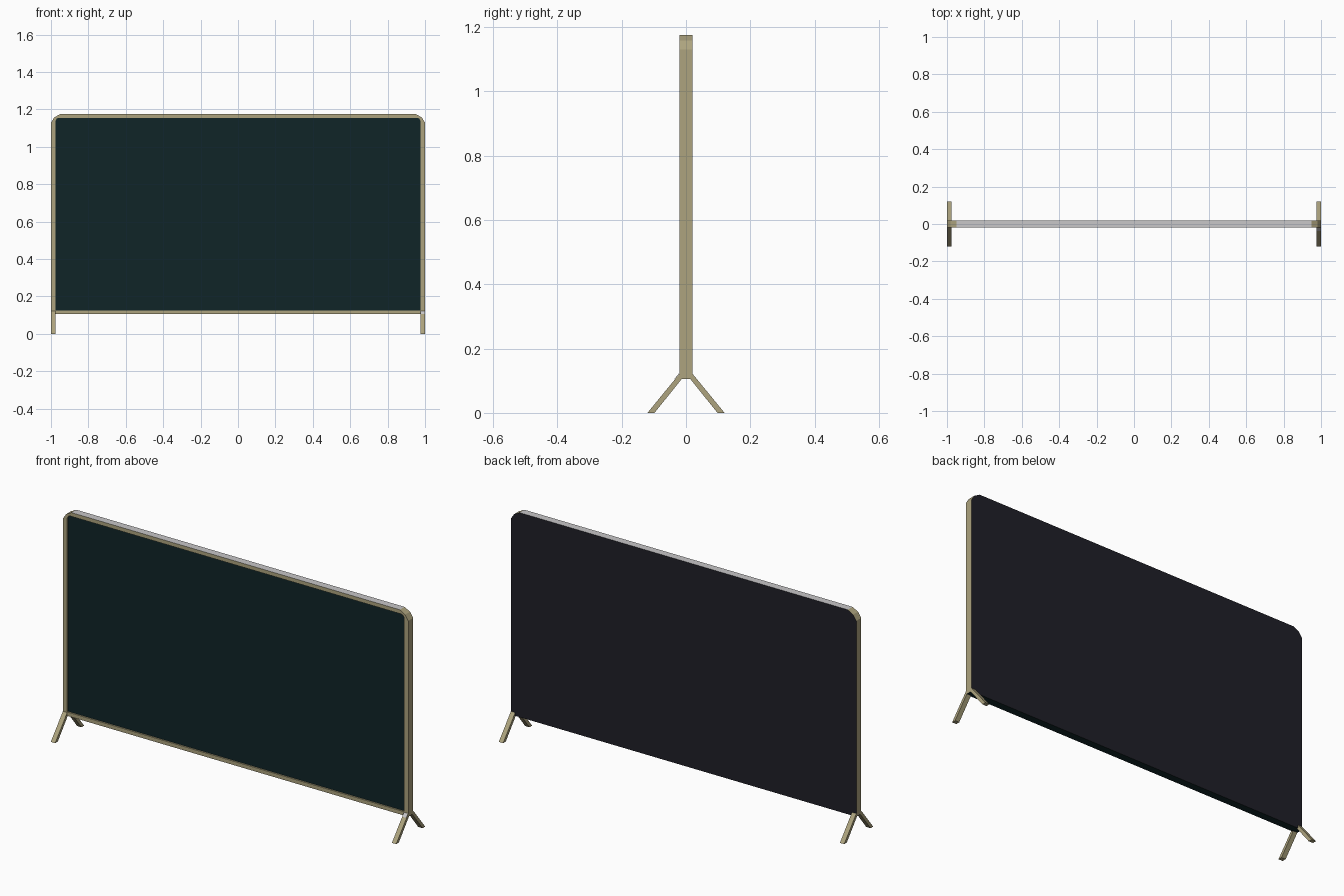
import bpy, bmesh

if "Cube" in bpy.data.objects:
    bpy.data.objects.remove(bpy.data.objects["Cube"])


def mat(name, r, g, b):
    m = bpy.data.materials.new(name)
    m.diffuse_color = (r, g, b, 1)
    m.use_nodes = True
    m.node_tree.nodes["Principled BSDF"].inputs["Base Color"].default_value = m.diffuse_color
    return m


BEIGE = mat("beige trim", 0.42, 0.37, 0.21)
SILVER = mat("silver top", 0.58, 0.57, 0.58)
SCREEN = mat("dark teal screen", 0.005, 0.018, 0.020)
BACK = mat("dark navy back", 0.014, 0.014, 0.021)


def make(name, bm, mats):
    bmesh.ops.recalc_face_normals(bm, faces=bm.faces)
    me = bpy.data.meshes.new(name)
    bm.to_mesh(me)
    bm.free()
    for m in mats:
        me.materials.append(m)
    ob = bpy.data.objects.new(name, me)
    bpy.context.collection.objects.link(ob)
    return ob


def mirrored(right):
    # right half profile (x, z), bottom to top, completed on the left
    return right + [(-x, z) for x, z in reversed(right)]


# Panel: chamfered slab with a shallow recess for the screen
outer = mirrored([(1, .105), (1, .12), (1, 1.13), (.982, 1.158), (.95, 1.175)])
inner = mirrored([(.975, .125), (.975, .13), (.975, 1.14), (.97, 1.15), (.96, 1.155)])
bm = bmesh.new()
rings = [[bm.verts.new((x, y, z)) for x, z in pts]
         for pts, y in ((outer, .02), (outer, -.02), (inner, -.02), (inner, -.012))]
n = len(outer)
for k in range(3):
    for i in range(n):
        j = (i + 1) % n
        f = bm.faces.new((rings[k][i], rings[k][j], rings[k + 1][j], rings[k + 1][i]))
        if k == 0 and i == n // 2 - 1:
            f.material_index = 1      # top edge
        if k == 0 and i == n - 1:
            f.material_index = 2      # underside
bm.faces.new(rings[0]).material_index = 3
bm.faces.new(rings[3]).material_index = 2
make("screen_panel", bm, [BEIGE, SILVER, SCREEN, BACK])


# Splayed feet: slanted bars under each side post
def prism(name, yz, x0, x1, m):
    bm = bmesh.new()
    a, b = ([bm.verts.new((x, y, z)) for y, z in yz] for x in (x0, x1))
    bm.faces.new(a)
    bm.faces.new(b)
    for i in range(len(yz)):
        j = (i + 1) % len(yz)
        bm.faces.new((a[i], a[j], b[j], b[i]))
    make(name, bm, [m])


for sx, side in ((-1, "left"), (1, "right")):
    for sy, end in ((-1, "front"), (1, "back")):
        yz = [(sy * y, z) for y, z in ((.02, .122), (.12, 0), (.098, 0), (0, .122))]
        prism(f"{end}_{side}_leg", yz, sx * .975, sx * 1.0, BEIGE)

# Small silver plate at the lower right corner
prism("corner_plate", [(-.0225, .105), (-.0365, .105), (-.0225, .122)], .976, .999, SILVER)
